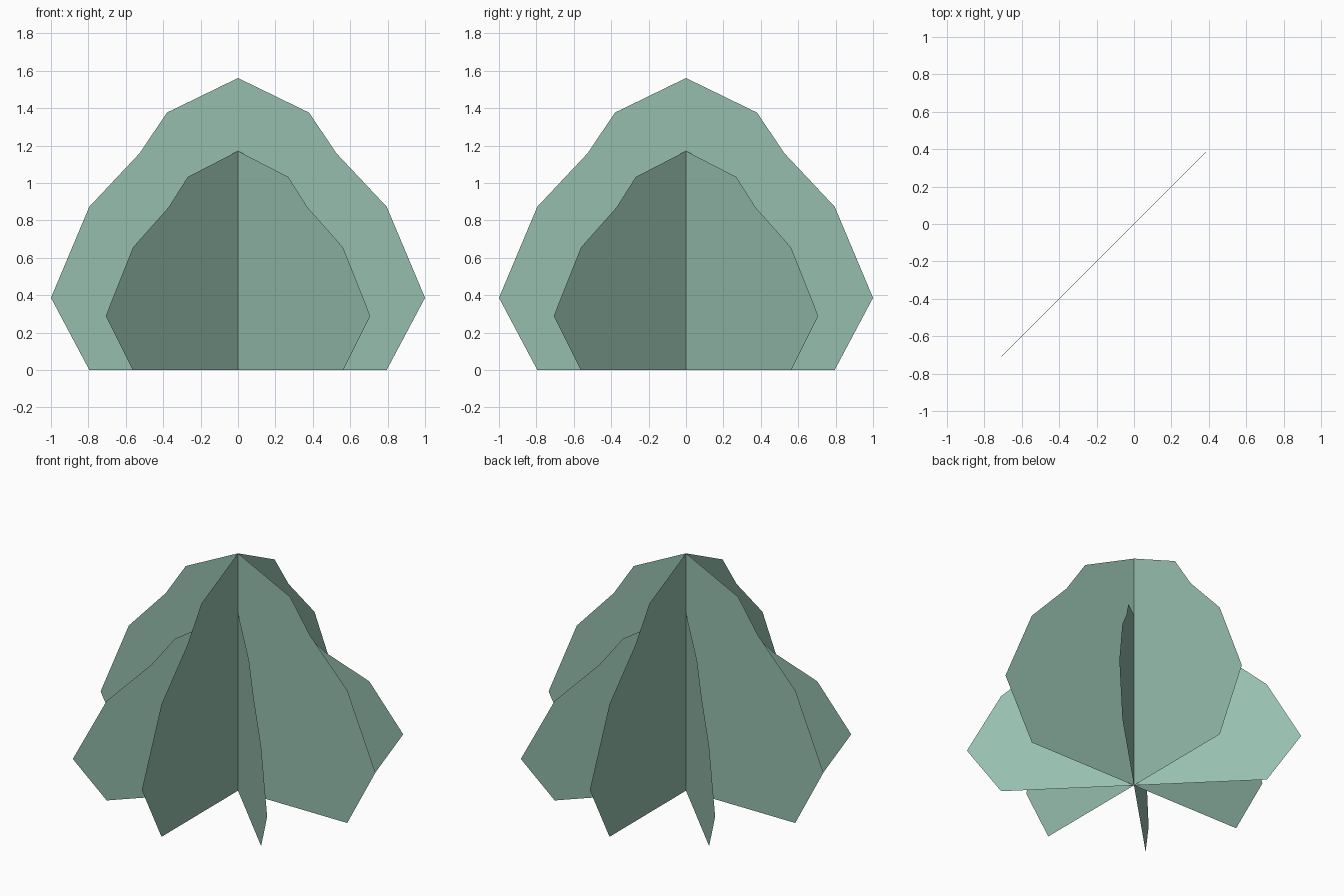
import bpy
import bmesh
import math

cube = bpy.data.objects.get("Cube")
if cube:
    bpy.data.objects.remove(cube, do_unlink=True)

# Single leaf colour
leaf = bpy.data.materials.new("sage_green")
leaf.use_nodes = True
colour = (0.305, 0.515, 0.423, 1)
leaf.diffuse_color = colour
leaf.node_tree.nodes["Principled BSDF"].inputs["Base Color"].default_value = colour

# Half outline of a foliage card: (distance from the axis, height), base to tip
OUTLINE = [(0.795, 0), (1.0, 0.386), (0.795, 0.873), (0.525, 1.16), (0.38, 1.376)]
HEIGHT = 1.561


def foliage_card(name, angle, height_scale):
    """Upright flat card of two mirrored halves joined along the axis."""
    ca, sa = math.cos(angle), math.sin(angle)
    bm = bmesh.new()
    base = bm.verts.new((0, 0, 0))
    tip = bm.verts.new((0, 0, HEIGHT * height_scale))
    for side in (1, -1):
        rim = [bm.verts.new((side * r * ca, side * r * sa, z * height_scale))
               for r, z in OUTLINE]
        loop = [base] + rim + [tip]
        bm.faces.new(loop if side > 0 else loop[::-1])
    mesh = bpy.data.meshes.new(name)
    bm.to_mesh(mesh)
    bm.free()
    mesh.materials.append(leaf)
    bpy.context.collection.objects.link(bpy.data.objects.new(name, mesh))


# Tall cards along the axes, shorter cards on the diagonals
foliage_card("tall_card_across", 0, 1)
foliage_card("tall_card_lengthwise", math.radians(90), 1)
foliage_card("short_card_diagonal_a", math.radians(45), 0.75)
foliage_card("short_card_diagonal_b", math.radians(135), 0.75)
